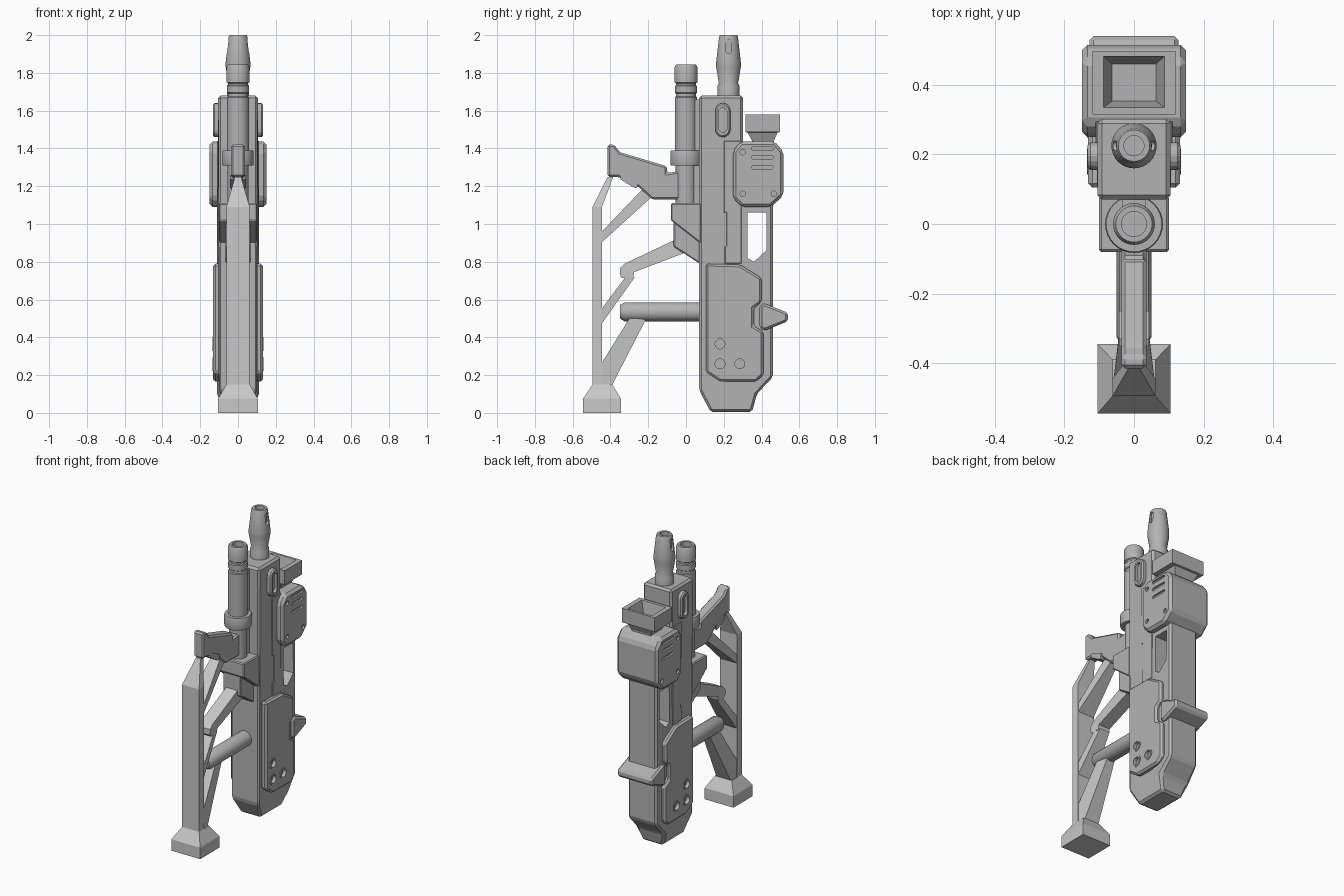
import bpy, bmesh, math
from mathutils import Matrix

if "Cube" in bpy.data.objects:
    bpy.data.objects.remove(bpy.data.objects["Cube"])


def material(name, v):
    m = bpy.data.materials.new(name)
    m.diffuse_color = (v, v, v, 1)
    m.use_nodes = True
    m.node_tree.nodes["Principled BSDF"].inputs["Base Color"].default_value = m.diffuse_color
    return m


GREY = material("mid grey", 0.45)
PALE = material("pale grey", 0.58)


def finish(name, bm, mat, bevel=0, mirror=False, smooth=False, cutters=()):
    bmesh.ops.recalc_face_normals(bm, faces=bm.faces)
    me = bpy.data.meshes.new(name)
    bm.to_mesh(me)
    bm.free()
    ob = bpy.data.objects.new(name, me)
    bpy.context.collection.objects.link(ob)
    if mat:
        me.materials.append(mat)
    else:
        ob.hide_render = True
        ob.display_type = 'WIRE'
    if smooth:
        me.shade_smooth()
        me.set_sharp_from_angle(angle=math.radians(35))
    if bevel:
        b = ob.modifiers.new("bevel", 'BEVEL')
        b.width, b.segments, b.limit_method = bevel, 1, 'ANGLE'
        b.angle_limit = math.radians(25)
    for c in cutters:
        m = ob.modifiers.new("cut", 'BOOLEAN')
        m.operation, m.solver, m.object = 'DIFFERENCE', 'EXACT', c
    if mirror:
        ob.modifiers.new("mirror", 'MIRROR')
    return ob


def prism(name, pts, x0, x1, mat=GREY, taper=None, **kw):
    """Side outline (y, z) extruded along x; taper(y, z) scales x."""
    bm = bmesh.new()
    f = taper or (lambda y, z: 1)
    a = [bm.verts.new((x0 * f(y, z), y, z)) for y, z in pts]
    b = [bm.verts.new((x1 * f(y, z), y, z)) for y, z in pts]
    bm.faces.new(a)
    bm.faces.new(b)
    for i in range(len(pts)):
        j = (i + 1) % len(pts)
        bm.faces.new((a[i], a[j], b[j], b[i]))
    return finish(name, bm, mat, **kw)


def skin(bm, rings):
    for a, b in zip(rings, rings[1:]):
        for i in range(len(a)):
            j = (i + 1) % len(a)
            bm.faces.new((a[i], a[j], b[j], b[i]))
    bm.faces.new(rings[0])
    bm.faces.new(rings[-1])


def loft(name, rows, mat=GREY, **kw):
    """Stack of rectangles (half width, y0, y1, z)."""
    bm = bmesh.new()
    skin(bm, [[bm.verts.new(p) for p in
               ((-h, y0, z), (h, y0, z), (h, y1, z), (-h, y1, z))]
              for h, y0, y1, z in rows])
    return finish(name, bm, mat, **kw)


def revolve(name, prof, matrix, mat=GREY, n=32, **kw):
    """Profile (radius, height) turned about the local z axis."""
    bm = bmesh.new()
    skin(bm, [[bm.verts.new((r * math.cos(t), r * math.sin(t), z))
               for t in (2 * math.pi * i / n for i in range(n))]
              for r, z in prof])
    bm.transform(matrix)
    return finish(name, bm, mat, smooth=True, **kw)


def pill(y, z, ry, rz, n=8):
    """Capsule outline in the side plane."""
    r, pts = min(ry, rz), []
    for k in range(4):
        sy, sz = ((1, 1), (-1, 1), (-1, -1), (1, -1))[k]
        for i in range(n // 2 + 1):
            t = math.pi / 2 * (k + i / (n // 2))
            p = (round(y + sy * (ry - r) + r * math.cos(t), 5),
                 round(z + sz * (rz - r) + r * math.sin(t), 5))
            if p not in pts:
                pts.append(p)
    return pts


# Main body with a through window behind the spine
window = prism("window_cutter", [(.325, 1.06), (.425, 1.06), (.425, .86),
                                 (.36, .80), (.325, .82)], -.3, .3, None)
prism("body", [(.07, .12), (.13, .005), (.35, .005), (.375, .10), (.46, .19),
               (.46, 1.13), (.302, 1.13), (.302, 1.68), (.07, 1.68)],
      -.105, .105, taper=lambda y, z: .7 if z < .05 else 1,
      bevel=.013, cutters=[window])

# Thin side seam panels
prism("side_panel", [(.20, 1.44), (.295, 1.44), (.295, .79), (.205, .79),
                     (.205, .88), (.215, .88), (.215, 1.06), (.20, 1.06)],
      .10, .111, mirror=True, bevel=.003)

# Stepped cover plates with three round sockets
sockets = [prism("socket_cutter", pill(y, z, .027, .027, 16), .112, .2, None)
           for y, z in ((.18, .365), (.18, .26), (.285, .26))]
prism("cover_plate", [(.105, .79), (.285, .785), (.40, .715), (.40, .585),
                      (.36, .555), (.36, .46), (.41, .43), (.41, .20),
                      (.37, .165), (.18, .165), (.105, .215)],
      .09, .132, bevel=.012, cutters=sockets, mirror=True)
rims = [prism("rim_cutter", pill(y, z, .026, .026, 16), .08, .2, None)
        for y, z in ((.18, .365), (.18, .26), (.285, .26))]
for (y, z), c in zip(((.18, .365), (.18, .26), (.285, .26)), rims):
    prism("socket_rim", pill(y, z, .037, .037, 16), .11, .135,
          cutters=[c], mirror=True)

# Rear clasp wrapping the back
prism("rear_clasp", [(.39, .57), (.415, .58), (.54, .53), (.54, .485),
                     (.415, .435), (.39, .45)], -.128, .128, bevel=.012)

# Rear housing with vents and screw recesses
cuts = [prism("vent_cutter", pill(.405, z, .058, .009), .138, .2, None,
              mirror=True) for z in (1.40, 1.353, 1.30)]
cuts += [prism("screw_cutter", pill(y, z, .014, .014, 12), .138, .2, None,
               mirror=True) for y, z in ((.30, 1.38), (.30, 1.16), (.465, 1.16))]
prism("rear_housing", [(.25, 1.39), (.29, 1.437), (.47, 1.437), (.515, 1.385),
                       (.515, 1.15), (.45, 1.09), (.295, 1.09), (.25, 1.135)],
      -.15, .15, bevel=.016, cutters=cuts)

# Open hopper on top of the housing
loft("hopper", [(.07, .35, .465, 1.42), (.07, .35, .465, 1.44),
                (.09, .325, .485, 1.485), (.12, .315, .498, 1.487),
                (.12, .315, .498, 1.58), (.088, .335, .482, 1.58),
                (.063, .353, .46, 1.50)])

# Oval ports
port_hole = prism("port_cutter", pill(.195, 1.55, .022, .065), .115, .2, None)
prism("side_port", pill(.195, 1.55, .04, .09), .09, .133, bevel=.008,
      cutters=[port_hole], mirror=True)

# Muzzle with side slits, and the second tube
slit = prism("slit_cutter", pill(.225, 1.94, .014, .038), .043, .1, None,
             mirror=True)
revolve("muzzle", [(.058, 1.66), (.058, 1.73), (.051, 1.745), (.065, 1.83),
                   (.065, 1.86), (.050, 1.99), (.045, 2.0), (.029, 2.0),
                   (.029, 1.93)], Matrix.Translation((0, .225, 0)),
        cutters=[slit])
revolve("front_tube", [(.055, 1.05), (.055, 1.31), (.08, 1.31), (.083, 1.32),
                       (.083, 1.38), (.08, 1.39), (.059, 1.39), (.059, 1.67),
                       (.053, 1.675), (.053, 1.69), (.059, 1.695), (.059, 1.73),
                       (.053, 1.735), (.053, 1.745), (.06, 1.75), (.06, 1.83),
                       (.052, 1.845), (.036, 1.845), (.036, 1.77)],
        Matrix.Identity(4))

# Tube bracket blocks
prism("bracket", [(-.08, 1.11), (.08, 1.11), (.08, .895), (-.08, 1.02)],
      -.1, .1, bevel=.006)
prism("lower_bracket", [(-.065, 1.03), (.08, 1.03), (.08, .785), (-.065, .88)],
      -.065, .065, bevel=.006)
loft("tube_mount", [(.035, 0, .1, 1.08), (.035, 0, .1, 1.66)])

# Angled grip
prism("grip", [(-.415, 1.42), (-.38, 1.42), (-.35, 1.38), (-.10, 1.305),
               (-.10, 1.27), (-.03, 1.28), (-.03, 1.13), (-.18, 1.13),
               (-.25, 1.195), (-.36, 1.25), (-.415, 1.25)],
      -.036, .036, bevel=.01)
prism("grip_catch", [(-.35, 1.255), (-.33, 1.26), (-.25, 1.225), (-.26, 1.19),
                     (-.28, 1.195), (-.345, 1.235)], -.043, .043)

# Support leg and foot
loft("foot", [(.105, -.545, -.345, 0), (.105, -.545, -.345, .075),
              (.062, -.495, -.39, .15)], PALE)
loft("leg", [(.062, -.495, -.445, .12), (.062, -.495, -.445, 1.09),
             (.016, -.415, -.385, 1.25)], PALE)


# Braces narrow away from the leg
def narrow(y, z):
    return 1 - .55 * min(1, max(0, (y + .45) / .25))


prism("upper_brace", [(-.455, .95), (-.235, 1.18), (-.185, 1.14),
                      (-.455, .895)], -.06, .06, PALE, taper=narrow)
prism("middle_brace", [(-.455, .54), (-.32, .72), (-.27, .72), (-.455, .46)],
      -.06, .06, PALE, taper=narrow)
prism("lower_brace", [(-.455, .25), (-.30, .50), (-.21, .50), (-.39, .15),
                      (-.455, .13)], -.06, .06, PALE, taper=narrow)
prism("upper_arm", [(-.35, .765), (-.325, .79), (-.05, .92), (.0, .90),
                    (.0, .85), (-.275, .745), (-.28, .715), (-.34, .715),
                    (-.35, .73)], -.042, .042, PALE)

# Cross tube between leg and body
revolve("cross_tube", [(.035, 0), (.05, .025), (.05, .45)],
        Matrix.Translation((0, -.35, .535)) @ Matrix.Rotation(-math.pi / 2, 4, 'X'))
